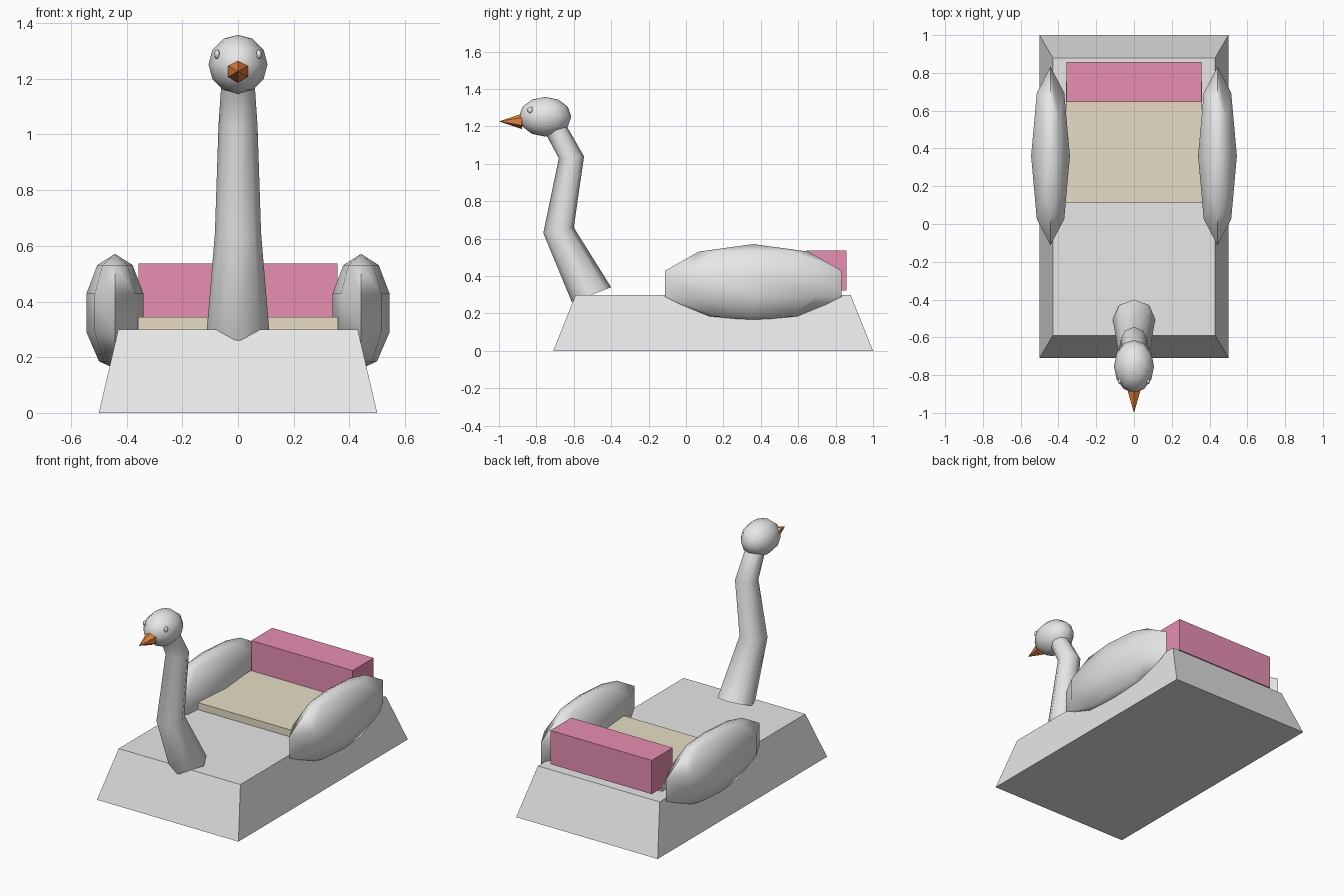
import bpy, bmesh
from math import cos, sin, pi
from mathutils import Matrix

cube = bpy.data.objects.get("Cube")
if cube:
    bpy.data.objects.remove(cube)


def material(name, rgb):
    m = bpy.data.materials.new(name)
    m.use_nodes = True
    m.diffuse_color = (*rgb, 1)
    m.node_tree.nodes["Principled BSDF"].inputs["Base Color"].default_value = (*rgb, 1)
    return m


WHITE = material("white", (0.8, 0.8, 0.8))
CREAM = material("cream", (0.88, 0.80, 0.62))
PINK = material("pink", (0.88, 0.30, 0.49))
ORANGE = material("orange", (0.8, 0.22, 0.04))


def finish(name, bm, mat, smooth=False):
    bmesh.ops.recalc_face_normals(bm, faces=bm.faces)
    mesh = bpy.data.meshes.new(name)
    bm.to_mesh(mesh)
    bm.free()
    mesh.materials.append(mat)
    obj = bpy.data.objects.new(name, mesh)
    bpy.context.collection.objects.link(obj)
    if smooth:
        bpy.ops.object.select_all(action='DESELECT')
        obj.select_set(True)
        bpy.context.view_layer.objects.active = obj
        bpy.ops.object.shade_smooth_by_angle(angle=1.2)
    return obj


def box(name, mat, x, y0, y1, z0, z1, taper_x=0, taper_y=0):
    """Box centred on x = 0, its top drawn in by the tapers."""
    bm = bmesh.new()
    bmesh.ops.create_cube(bm, size=2)
    for v in bm.verts:
        top = v.co.z > 0
        tx, ty = (taper_x, taper_y) if top else (0, 0)
        v.co = (v.co.x * (x - tx),
                (y0 + y1) / 2 + v.co.y * ((y1 - y0) / 2 - ty),
                z1 if top else z0)
    return finish(name, bm, mat)


def ellipsoid(name, mat, centre, radii, segments, rings):
    bm = bmesh.new()
    place = Matrix.Translation(centre) @ Matrix.Diagonal((*radii, 1))
    bmesh.ops.create_uvsphere(bm, u_segments=segments, v_segments=rings,
                              radius=1, matrix=place)
    return finish(name, bm, mat, True)


def loft(name, mat, rings, smooth=True):
    """Skin a list of equal point rings and cap both ends."""
    bm = bmesh.new()
    loops = [[bm.verts.new(p) for p in ring] for ring in rings]
    n = len(loops[0])
    for a, b in zip(loops, loops[1:]):
        for i in range(n):
            j = (i + 1) % n
            bm.faces.new((a[i], a[j], b[j], b[i]))
    bm.faces.new(loops[0])
    bm.faces.new(loops[-1])
    bmesh.ops.remove_doubles(bm, verts=bm.verts, dist=0.0001)
    return finish(name, bm, mat, smooth)


# Hull and bench
box("hull", WHITE, 0.5, -0.71, 1.0, 0, 0.3, 0.07, 0.12)
box("seat", CREAM, 0.36, 0.11, 0.755, 0.295, 0.345)
box("backrest", PINK, 0.358, 0.645, 0.857, 0.322, 0.537)

# Neck: eight-sided rings given by front point, back point and half width
neck = [((-0.61, 0.26), (-0.40, 0.34), 0.112),
        ((-0.763, 0.63), (-0.60, 0.66), 0.083),
        ((-0.68, 1.03), (-0.545, 1.04), 0.07),
        ((-0.75, 1.16), (-0.637, 1.20), 0.06)]
rings = []
for (fy, fz), (by, bz), w in neck:
    ring = []
    for i in range(8):
        a = i * pi / 4
        t = (1 + cos(a)) / 2
        ring.append((w * sin(a), by + (fy - by) * t, bz + (fz - bz) * t))
    rings.append(ring)
loft("neck", WHITE, rings)

# Head, eyes and beak
ellipsoid("head", WHITE, (0, -0.753, 1.252), (0.106, 0.14, 0.106), 12, 6)
for side, sx in (("left", 1), ("right", -1)):
    ellipsoid(side + "_eye", WHITE, (sx * 0.075, -0.832, 1.288),
              (0.01, 0.016, 0.017), 8, 6)

bm = bmesh.new()
bmesh.ops.create_cone(bm, cap_ends=True, segments=6, radius1=0.041, radius2=0,
                      depth=0.123, matrix=Matrix.Translation((0, -0.9385, 1.227))
                      @ Matrix.Rotation(pi / 2, 4, 'X'))
finish("beak", bm, ORANGE)

# Wings: upright eight-sided shells, (height, width factor) from top to bottom
shell = [(0.571, 0.588), (0.531, 0.588), (0.428, 0.951),
         (0.29, 0.951), (0.185, 0.53), (0.159, 0.53)]
for side, sx in (("left", 1), ("right", -1)):
    bm = bmesh.new()
    tip_top = bm.verts.new((sx * 0.442, 0.36, shell[0][0]))
    tip_low = bm.verts.new((sx * 0.442, 0.36, shell[-1][0]))
    loops = [[bm.verts.new((sx * 0.442 + 0.108 * f * cos(i * pi / 4),
                            0.36 + 0.497 * f * sin(i * pi / 4), z))
              for i in range(8)] for z, f in shell[1:-1]]
    for i in range(8):
        j = (i + 1) % 8
        bm.faces.new((tip_top, loops[0][i], loops[0][j]))
        bm.faces.new((tip_low, loops[-1][j], loops[-1][i]))
        for a, b in zip(loops, loops[1:]):
            bm.faces.new((a[i], a[j], b[j], b[i]))
    finish(side + "_wing", bm, WHITE, True)
